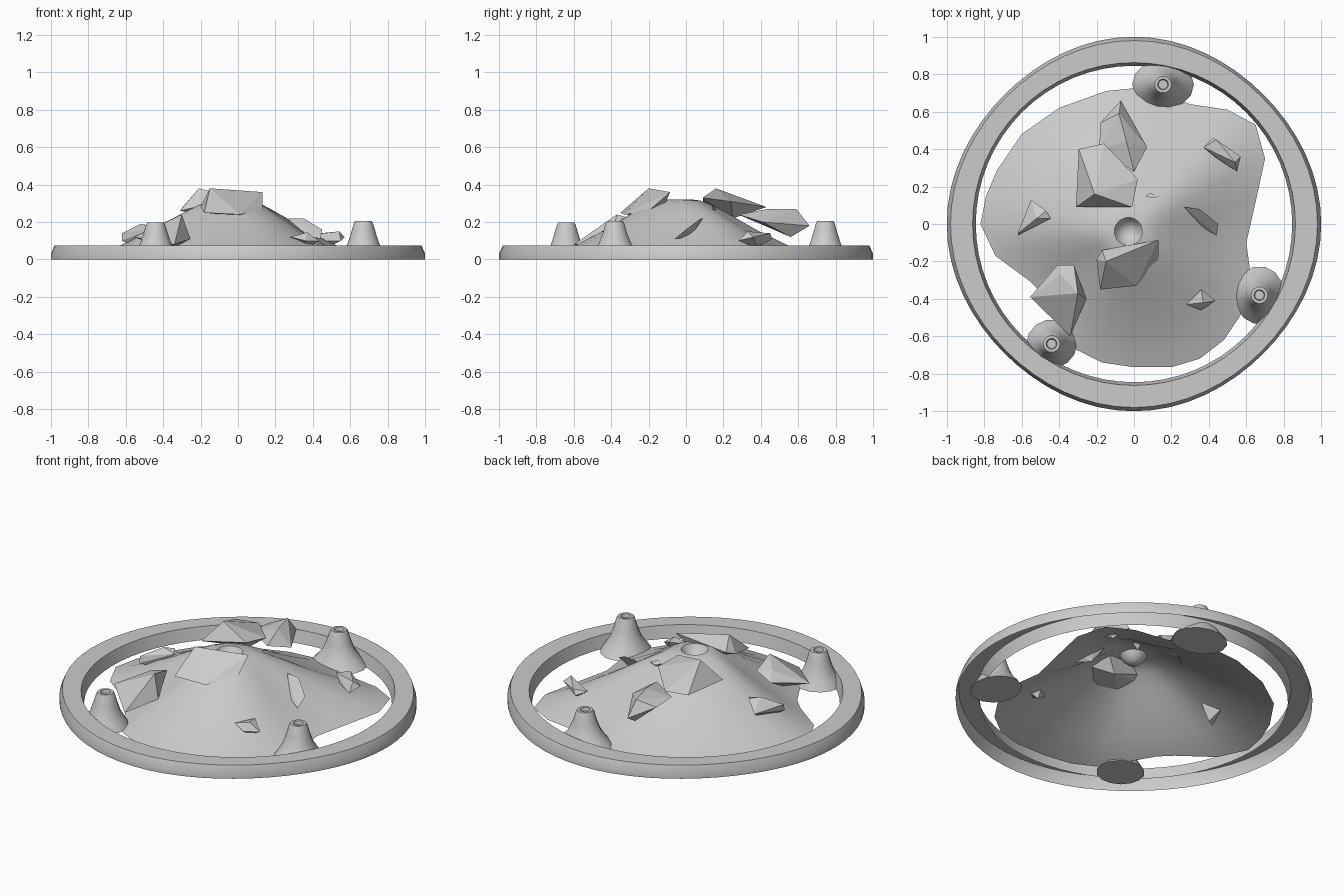
import bpy, bmesh, math

if "Cube" in bpy.data.objects:
    bpy.data.objects.remove(bpy.data.objects["Cube"])


def finish(name, bm, smooth=True, angle=40):
    bmesh.ops.recalc_face_normals(bm, faces=bm.faces[:])
    me = bpy.data.meshes.new(name)
    bm.to_mesh(me)
    bm.free()
    ob = bpy.data.objects.new(name, me)
    bpy.context.collection.objects.link(ob)
    if smooth:
        bpy.ops.object.select_all(action='DESELECT')
        ob.select_set(True)
        bpy.context.view_layer.objects.active = ob
        bpy.ops.object.shade_smooth_by_angle(angle=math.radians(angle))
    return ob


def loft(name, rings, cap_start=False, cap_end=False, angle=40):
    """Skin a list of closed point loops."""
    bm = bmesh.new()
    loops = [[bm.verts.new(p) for p in r] for r in rings]
    n = len(loops[0])
    for a, b in zip(loops, loops[1:]):
        for i in range(n):
            j = (i + 1) % n
            bm.faces.new((a[i], a[j], b[j], b[i]))
    if cap_start:
        bm.faces.new(loops[0])
    if cap_end:
        bm.faces.new(loops[-1])
    return finish(name, bm, True, angle)


def rock(name, pts):
    """Flat-faced boulder: convex hull of a few corners."""
    bm = bmesh.new()
    for p in pts:
        bm.verts.new(p)
    r = bmesh.ops.convex_hull(bm, input=bm.verts[:])
    junk = [v for v in bm.verts if not v.link_faces]
    bmesh.ops.delete(bm, geom=junk, context='VERTS')
    return finish(name, bm, False)


# base ring, open underneath, with a slightly uneven outer edge
N = 64
rings = []
for r, z, w in [(1, 0, 1), (1, .03, 1), (.98, .075, .8), (.862, .075, 0), (.845, 0, 0)]:
    loop = []
    for i in range(N):
        a = 2 * math.pi * i / N
        k = r - w * .011 * (1 - math.cos(4 * a))
        loop.append((k * math.cos(a), k * math.sin(a), z))
    rings.append(loop)
loft("base_ring", rings, angle=30)

# main volcano mound: lobed outline lofted up to a round crater
outline = [(-.82, 0), (-.74, -.17), (-.55, -.31), (-.48, -.38), (-.40, -.52), (-.31, -.67),
           (-.17, -.74), (0, -.765), (.2, -.765), (.35, -.72), (.48, -.62), (.58, -.47),
           (.62, -.25), (.60, -.1), (.65, .12), (.70, .35), (.65, .53), (.5, .61), (.3, .64),
           (.17, .69), (.05, .73), (-.15, .71), (-.4, .62), (-.6, .48), (-.73, .29), (-.79, .15)]
cx, cy = -.03, -.04
angles = [math.atan2(y - cy, x - cx) for x, y in outline]
rings = []
for t, z in [(1, .0), (.86, .035), (.72, .08), (.5, .155), (.3, .235), (.15, .29), (.06, .315), (0, .32)]:
    loop = []
    for (x, y), a in zip(outline, angles):
        rx, ry = cx + .075 * math.cos(a), cy + .075 * math.sin(a)
        loop.append((rx + (x - rx) * t, ry + (y - ry) * t, z))
    rings.append(loop)
for r, z in [(.06, .295), (.04, .275), (.015, .265)]:
    rings.append([(cx + r * math.cos(a), cy + r * math.sin(a), z) for a in angles])
loft("volcano_mound", rings, cap_end=True, angle=50)

# three small vents around the mound
profile = [(1, 0), (.78, .045), (.6, .085), (.46, .14), (.36, .19), (.31, .205), (.2, .205), (.17, .185)]
for i, (x, y, sx, sy, sz) in enumerate([(.155, .745, .165, .135, 1), (.67, -.38, .135, .155, 1),
                                        (-.44, -.64, .135, .13, .96)]):
    rings = []
    for r, z in profile:
        loop = []
        for k in range(14):
            a = 2 * math.pi * k / 14
            # the upper part becomes round
            m = min(1, z / .14)
            ax, ay = sx + (.145 - sx) * m, sy + (.145 - sy) * m
            loop.append((x + r * ax * math.cos(a), y + r * ay * math.sin(a), z * sz))
        rings.append(loop)
    loft(f"small_vent_{i + 1}", rings, True, True, angle=50)

# boulders scattered over the slopes
rock("boulder_back", [(-.07, .66, .18), (-.18, .54, .23), (-.185, .4, .24), (0, .28, .24),
                      (.07, .41, .2), (-.04, .44, .27), (-.08, .59, .27), (-.05, .56, .12)])
rock("boulder_top_left", [(-.21, .16, .38), (-.31, .09, .26), (-.295, .4, .28), (-.16, .43, .28),
                          (.02, .24, .31), (-.01, .09, .33), (-.1, .25, .22)])
rock("boulder_top_front", [(-.15, -.2, .38), (.13, -.085, .36), (.13, -.2, .26), (.01, -.33, .24),
                           (-.18, -.35, .25), (-.2, -.19, .28), (-.17, -.14, .3), (.02, -.14, .23)])
rock("boulder_front_left", [(-.39, -.27, .2), (-.3, -.37, .24), (-.41, -.22, .15), (-.32, -.22, .2),
                            (-.255, -.4, .11), (-.34, -.6, .08), (-.555, -.39, .12), (-.37, -.4, .05)])
rock("boulder_left", [(-.55, .13, .13), (-.62, -.06, .1), (-.62, -.05, .14), (-.52, .03, .19),
                      (-.445, .03, .17), (-.47, .07, .18), (-.52, .02, .06)])
rock("boulder_back_right", [(.37, .41, .13), (.42, .46, .11), (.44, .45, .14), (.57, .36, .12),
                            (.55, .28, .10), (.54, .33, .15), (.43, .36, .1), (.47, .38, .06)])
rock("boulder_right", [(.27, .09, .22), (.29, .06, .18), (.35, .08, .22), (.45, 0, .16),
                       (.44, -.06, .11), (.37, -.02, .13), (.33, .03, .12)])
rock("boulder_front_right", [(.28, -.43, .12), (.36, -.35, .14), (.435, -.41, .1), (.36, -.46, .1),
                             (.37, -.42, .145), (.36, -.39, .06)])
rock("pebble", [(.06, .15, .28), (.09, .165, .27), (.14, .145, .27), (.09, .14, .29), (.09, .14, .23)])
